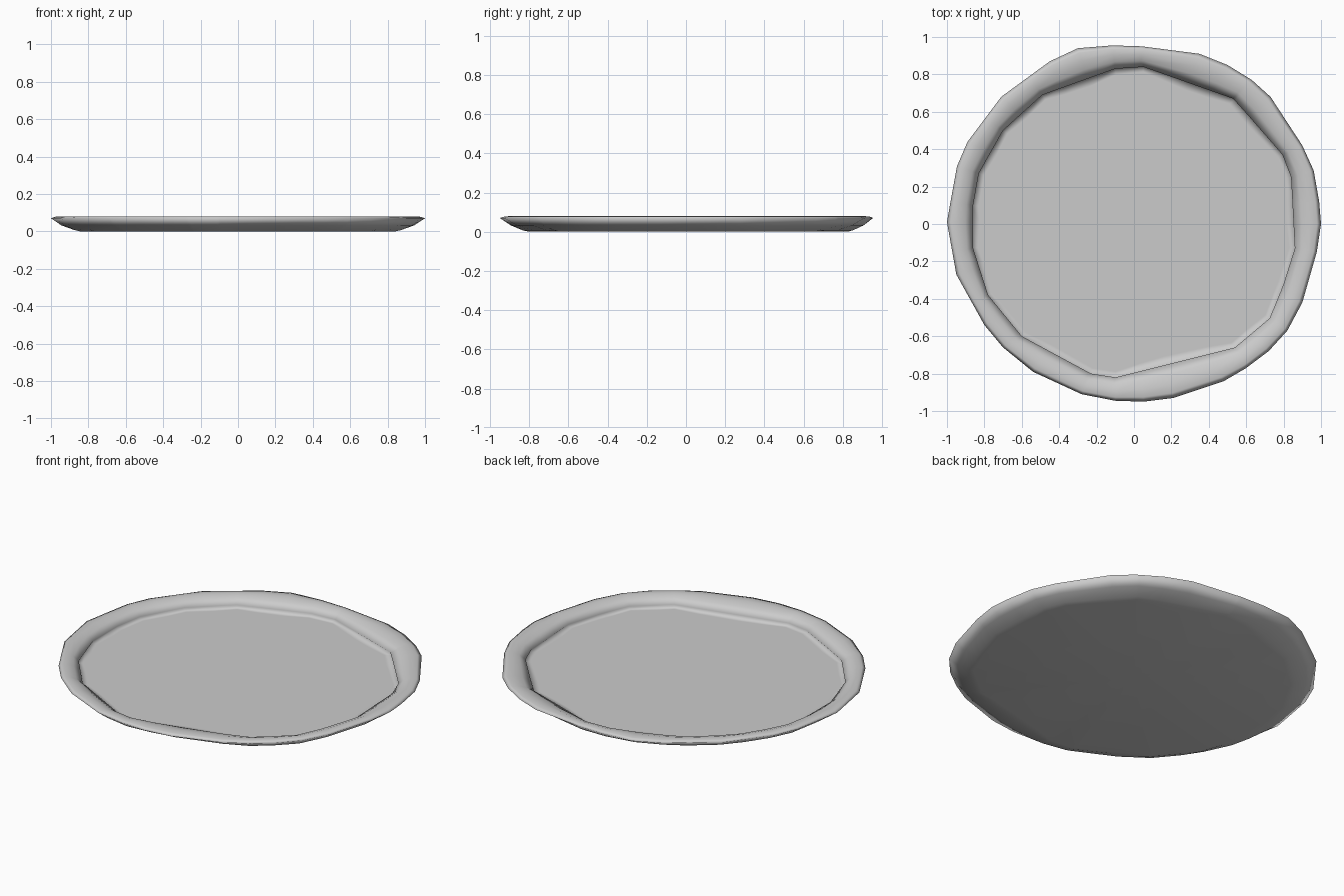
import bpy, bmesh
from math import atan2
from mathutils import Vector
from mathutils.geometry import intersect_line_line_2d

if "Cube" in bpy.data.objects:
    bpy.data.objects.remove(bpy.data.objects["Cube"])

# Irregular outer rim outline and inner floor outline, seen from above
OUTER = [(-1, .01), (-.95, .30), (-.89, .44), (-.71, .68), (-.45, .87), (-.30, .94),
         (-.12, .955), (.04, .95), (.35, .91), (.50, .85), (.63, .77), (.73, .68),
         (.90, .42), (.96, .29), (.99, .12), (1, 0), (.98, -.14), (.90, -.42),
         (.82, -.57), (.72, -.68), (.60, -.77), (.48, -.84), (.21, -.93), (.05, -.95),
         (-.10, -.945), (-.28, -.91), (-.54, -.79), (-.70, -.66), (-.80, -.54), (-.95, -.27)]
INNER = [(-.86, -.13), (-.86, .10), (-.83, .27), (-.70, .50), (-.49, .69), (-.10, .83),
         (.05, .84), (.53, .67), (.79, .38), (.84, .25), (.86, -.13), (.80, -.32),
         (.73, -.50), (.54, -.66), (-.10, -.82), (-.23, -.80), (-.60, -.60), (-.78, -.38)]


def edge_point(poly, d):
    """Point where a ray from the centre along d meets the outline."""
    for a, b in zip(poly, poly[1:] + poly[:1]):
        hit = intersect_line_line_2d(Vector((0, 0)), d * 3, Vector(a), Vector(b))
        if hit:
            return hit
    return d * .85


# Spokes through the corners of both outlines
dirs = sorted((Vector(p).normalized() for p in OUTER + INNER), key=lambda d: atan2(d.y, d.x))
spokes = [dirs[0]]
for d in dirs[1:]:
    if (d - spokes[-1]).length > .012:
        spokes.append(d)
pairs = [(edge_point(INNER, d), edge_point(OUTER, d)) for d in spokes]

# Cross-section: (blend from inner to outer outline, height), underside to floor
PROFILE = [(-.15, 0), (.1, .007), (.6, .032), (1, .07), (.85, .078), (.6, .08),
           (.3, .068), (0, .043), (.06, .03), (-.25, .03)]

bm = bmesh.new()
rings = [[bm.verts.new((*i.lerp(o, t), z)) for i, o in pairs] for t, z in PROFILE]
n = len(pairs)
for r0, r1 in zip(rings, rings[1:]):
    for k in range(n):
        bm.faces.new((r0[k], r0[(k + 1) % n], r1[(k + 1) % n], r1[k]))

# Underside and floor discs
for ring, z in ((rings[0], 0), (rings[-1], .03)):
    c = bm.verts.new((0, 0, z))
    for k in range(n):
        bm.faces.new((ring[k], ring[(k + 1) % n], c))
bmesh.ops.recalc_face_normals(bm, faces=bm.faces)

mesh = bpy.data.meshes.new("rimmed_disc")
bm.to_mesh(mesh)
bm.free()
disc = bpy.data.objects.new("rimmed_disc", mesh)
bpy.context.collection.objects.link(disc)
for p in mesh.polygons:
    p.use_smooth = True
